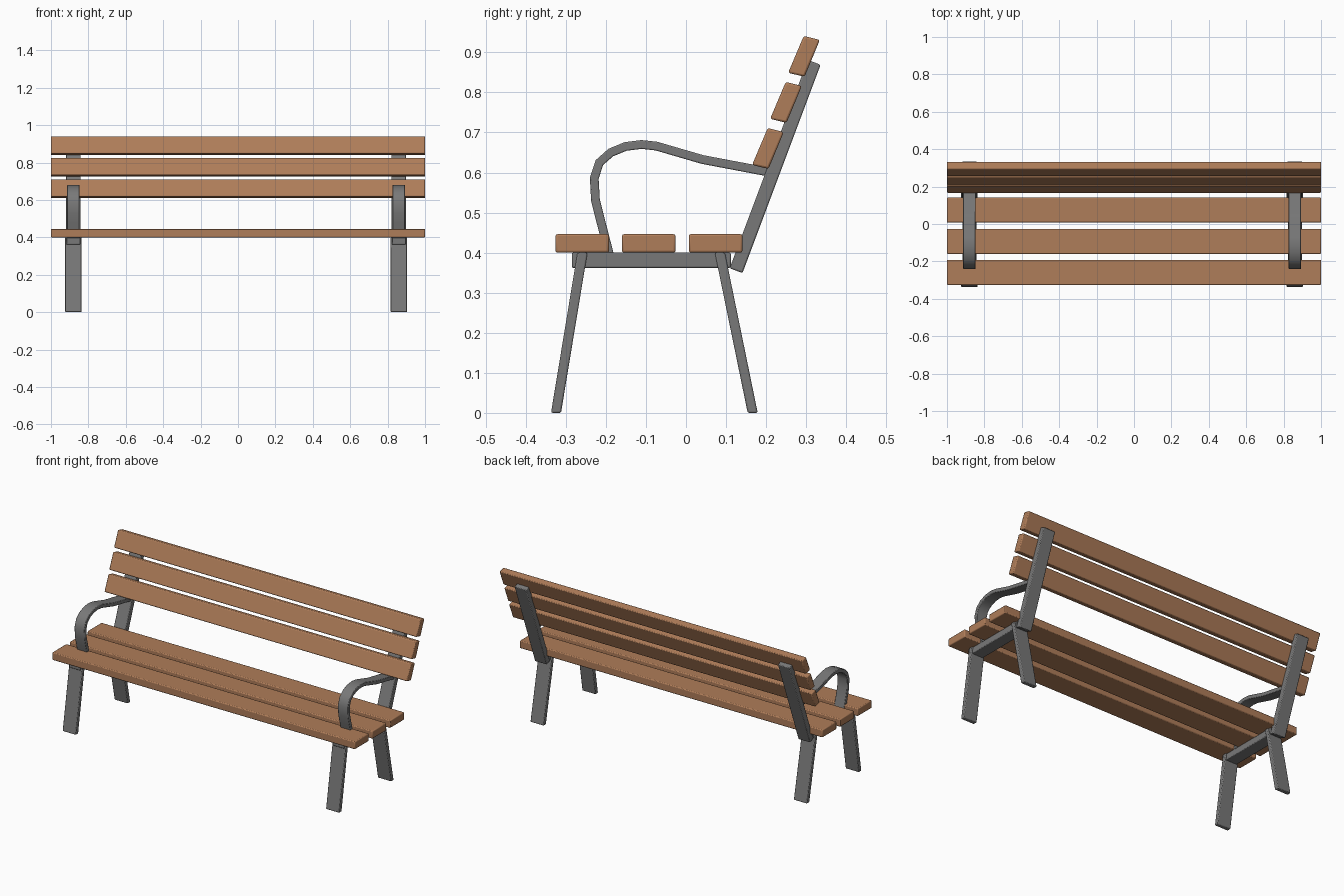
import bpy, bmesh
from mathutils import Vector

if "Cube" in bpy.data.objects:
    bpy.data.objects.remove(bpy.data.objects["Cube"])


def material(name, rgb):
    m = bpy.data.materials.new(name)
    m.diffuse_color = (*rgb, 1)
    m.use_nodes = True
    m.node_tree.nodes["Principled BSDF"].inputs["Base Color"].default_value = m.diffuse_color
    return m


WOOD = material("brown wood", (0.43, 0.205, 0.1))
METAL = material("grey metal", (0.19, 0.19, 0.19))


def extrude_profile(name, pts, x, width, mat, bevel):
    """Extrude a side profile (y, z points) along x, centred on x."""
    bm = bmesh.new()
    face = bm.faces.new([bm.verts.new((x - width / 2, y, z)) for y, z in pts])
    ext = bmesh.ops.extrude_face_region(bm, geom=[face])
    moved = [v for v in ext["geom"] if isinstance(v, bmesh.types.BMVert)]
    bmesh.ops.translate(bm, verts=moved, vec=(width, 0, 0))
    bmesh.ops.recalc_face_normals(bm, faces=bm.faces)
    mesh = bpy.data.meshes.new(name)
    bm.to_mesh(mesh)
    bm.free()
    mesh.materials.append(mat)
    ob = bpy.data.objects.new(name, mesh)
    bpy.context.collection.objects.link(ob)
    mod = ob.modifiers.new("soft edges", "BEVEL")
    mod.width = bevel
    mod.segments = 2
    mod.limit_method = "ANGLE"
    mod.angle_limit = 1.0
    bpy.ops.object.select_all(action="DESELECT")
    ob.select_set(True)
    bpy.context.view_layer.objects.active = ob
    bpy.ops.object.shade_smooth_by_angle(angle=0.6)
    return ob


def ribbon(path, thickness):
    """Closed outline of constant thickness around a path."""
    pts = [Vector(p) for p in path]
    left, right = [], []
    for i, p in enumerate(pts):
        a = (p - pts[i - 1]).normalized() if i else None
        b = (pts[i + 1] - p).normalized() if i < len(pts) - 1 else None
        t = ((a or b) + (b or a)).normalized()
        n = Vector((-t.y, t.x)) * thickness / 2
        left.append(p + n)
        right.append(p - n)
    return left + right[::-1]


# Seat slats
for i, y in enumerate((-0.326, -0.160, 0.007)):
    extrude_profile(f"seat_slat_{i + 1}",
                    [(y, 0.4), (y + 0.134, 0.4), (y + 0.134, 0.446), (y, 0.446)],
                    0, 2, WOOD, 0.005)

# Tilted back slats, each one stepped up and back
for i in range(3):
    dy, dz = 0.045 * i, 0.115 * i
    corners = [(0.165, 0.619), (0.206, 0.609), (0.244, 0.701), (0.204, 0.711)]
    extrude_profile(f"back_slat_{i + 1}", [(y + dy, z + dz) for y, z in corners],
                    0, 2, WOOD, 0.005)

# Metal frames at both ends
arm_path = [(-0.183, 0.365), (-0.1925, 0.40), (-0.2125, 0.4775), (-0.226, 0.531),
            (-0.229, 0.586), (-0.216, 0.625), (-0.1875, 0.65), (-0.151, 0.665),
            (-0.111, 0.67), (-0.074, 0.666), (0.041, 0.6325), (0.205, 0.6015)]
for side, x in (("left", -0.88), ("right", 0.86)):
    extrude_profile(f"{side}_front_leg",
                    [(-0.337, 0), (-0.312, 0), (-0.246, 0.4), (-0.271, 0.4)],
                    x, 0.088, METAL, 0.004)
    extrude_profile(f"{side}_rear_leg",
                    [(0.154, 0), (0.179, 0), (0.097, 0.4), (0.072, 0.4)],
                    x, 0.088, METAL, 0.004)
    extrude_profile(f"{side}_seat_rail",
                    [(-0.285, 0.362), (0.112, 0.362), (0.112, 0.4), (-0.285, 0.4)],
                    x, 0.074, METAL, 0.004)
    extrude_profile(f"{side}_back_support",
                    [(0.109, 0.361), (0.141, 0.349), (0.336, 0.869), (0.304, 0.881)],
                    x, 0.078, METAL, 0.004)
    extrude_profile(f"{side}_armrest", ribbon(arm_path, 0.022),
                    x, 0.066, METAL, 0.003)
